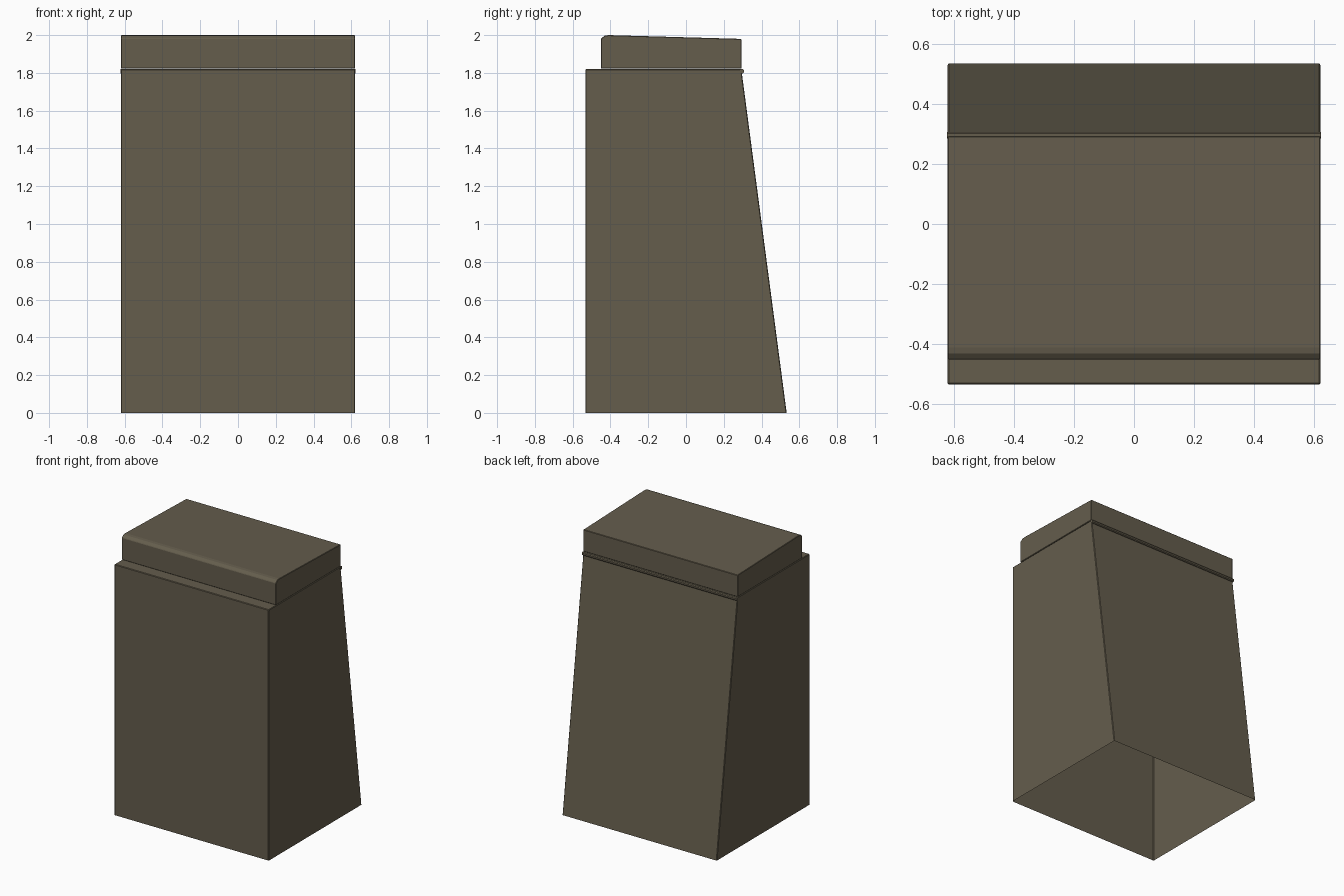
import bpy, bmesh

if "Cube" in bpy.data.objects:
    bpy.data.objects.remove(bpy.data.objects["Cube"])

mat = bpy.data.materials.new("olive brown")
mat.diffuse_color = (0.128, 0.109, 0.073, 1)
mat.use_nodes = True
mat.node_tree.nodes["Principled BSDF"].inputs["Base Color"].default_value = mat.diffuse_color
HALF = 0.62


def extrude_profile(name, profile, open_bottom=False, bevel=0.0, half=HALF):
    """Extrude a (y, z) outline along x into a solid or bottomless block."""
    bm = bmesh.new()
    face = bm.faces.new([bm.verts.new((-half, y, z)) for y, z in profile])
    geo = bmesh.ops.extrude_face_region(bm, geom=[face])["geom"]
    moved = [v for v in geo if isinstance(v, bmesh.types.BMVert)]
    bmesh.ops.translate(bm, verts=moved, vec=(2 * half, 0, 0))
    bmesh.ops.recalc_face_normals(bm, faces=bm.faces)
    if open_bottom:
        low = [f for f in bm.faces if all(v.co.z < 0.001 for v in f.verts)]
        bmesh.ops.delete(bm, geom=low, context='FACES_ONLY')
    mesh = bpy.data.meshes.new(name)
    bm.to_mesh(mesh)
    bm.free()
    mesh.materials.append(mat)
    obj = bpy.data.objects.new(name, mesh)
    bpy.context.collection.objects.link(obj)
    if bevel:
        mod = obj.modifiers.new("soft edges", 'BEVEL')
        mod.width = bevel
        mod.segments = 1
        mod.limit_method = 'ANGLE'
    return obj


# Hollow body with upright front and sloping back, open underneath
extrude_profile("body", [(-0.533, 0), (0.533, 0), (0.293, 1.82), (-0.533, 1.82)],
                open_bottom=True, bevel=0.004)

# Cap set back from the front, with a chamfered front edge and sloping top
extrude_profile("cap", [(-0.45, 1.822), (0.293, 1.822), (0.293, 1.98),
                        (-0.41, 2.0), (-0.43, 1.997), (-0.45, 1.982)], bevel=0.003)

# Thin lip along the back of the joint
extrude_profile("back_lip", [(0.285, 1.797), (0.301, 1.797), (0.306, 1.803),
                             (0.306, 1.814), (0.301, 1.82), (0.285, 1.82)],
                half=HALF + 0.002)
